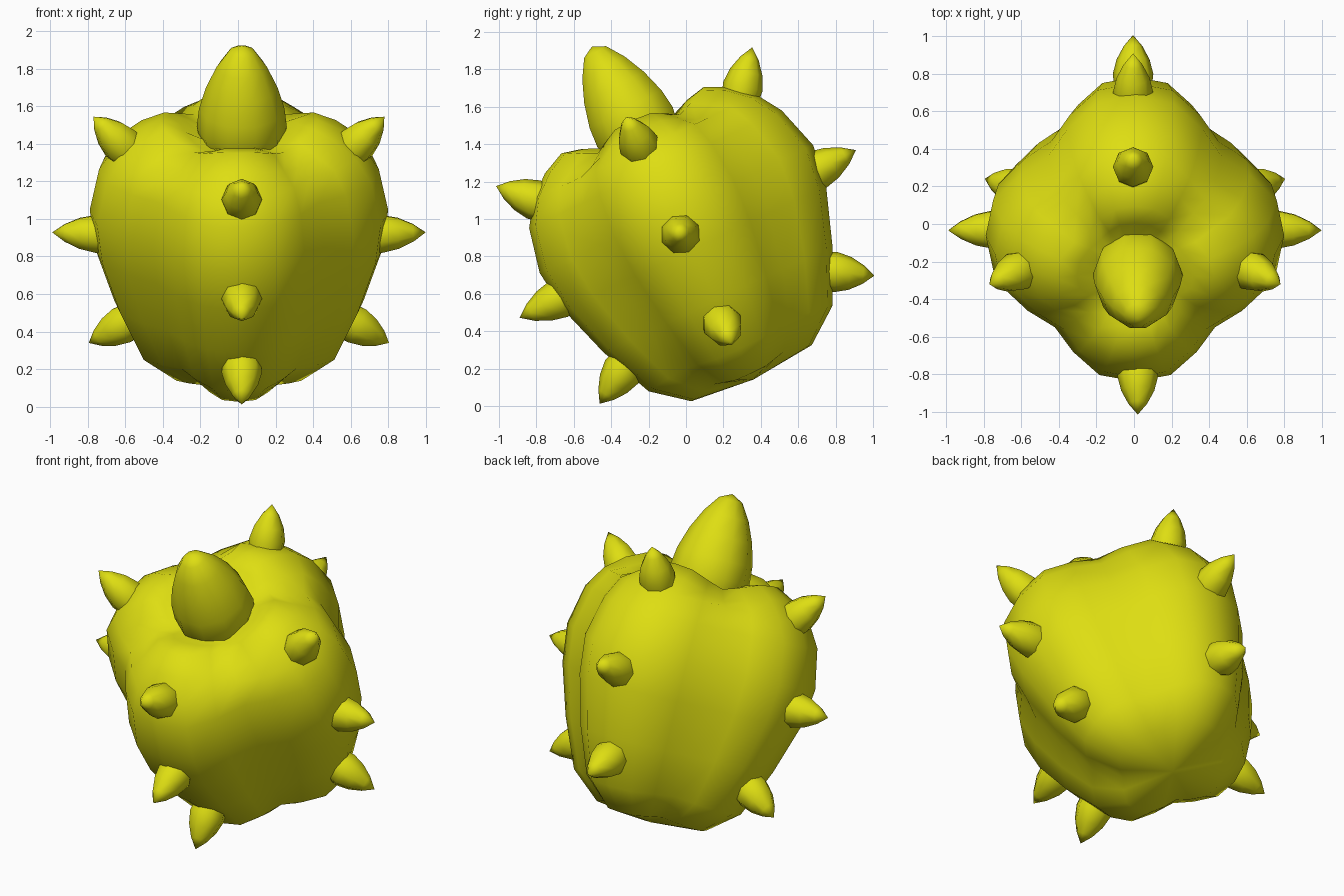
import bpy, bmesh, math
from mathutils import Vector, Matrix

if "Cube" in bpy.data.objects:
    bpy.data.objects.remove(bpy.data.objects["Cube"])

# Whole fruit leans forward about its own centre
FRAME = Matrix.Translation((0.005, -0.007, 0.93)) @ Matrix.Rotation(math.radians(25), 4, 'X')

mat = bpy.data.materials.new("yellow_rind")
mat.diffuse_color = (0.73, 0.73, 0.006, 1)
mat.use_nodes = True
mat.node_tree.nodes["Principled BSDF"].inputs["Base Color"].default_value = mat.diffuse_color


def revolve(name, profile, sides, matrix, shape=None, angle=60):
    """Loft rings (radius, height) around z; radius 0 closes the end in a point."""
    bm = bmesh.new()
    rings = []
    for r, h in profile:
        if r == 0:
            rings.append([bm.verts.new((0, 0, h))] * sides)
            continue
        ring = []
        for k in range(sides):
            a = math.tau * k / sides
            rr, hh = shape(r, h, a) if shape else (r, h)
            ring.append(bm.verts.new((rr * math.cos(a), rr * math.sin(a), hh)))
        rings.append(ring)
    for lo, hi in zip(rings, rings[1:]):
        for k in range(sides):
            n = (k + 1) % sides
            bm.faces.new(list(dict.fromkeys((lo[k], lo[n], hi[n], hi[k]))))
    if profile[0][0] > 0:
        bm.faces.new(rings[0][::-1])
    bmesh.ops.recalc_face_normals(bm, faces=bm.faces)
    me = bpy.data.meshes.new(name)
    bm.to_mesh(me)
    bm.free()
    me.materials.append(mat)
    ob = bpy.data.objects.new(name, me)
    bpy.context.collection.objects.link(ob)
    ob.matrix_world = matrix
    bpy.ops.object.select_all(action='DESELECT')
    ob.select_set(True)
    bpy.context.view_layer.objects.active = ob
    bpy.ops.object.shade_smooth_by_angle(angle=math.radians(angle))
    return ob


# Body: four lobes with grooves on the diagonals, a shallow dimple on top, a fuller back lobe
def lobes(r, h, a):
    groove = abs(math.sin(2 * a)) ** 3.5
    lift = -0.08 * groove if h > 0.57 else 0.03 * groove if h < -0.6 else 0
    back = 0.03 * max(0, math.sin(a)) ** 2 if h < 0.3 else 0
    return r * (1 - 0.19 * groove + back), h + lift


body_profile = [(0, -0.87), (0.35, -0.835), (0.535, -0.69), (0.665, -0.4), (0.765, -0.1),
                (0.795, 0.13), (0.745, 0.37), (0.66, 0.5), (0.545, 0.6), (0.42, 0.66),
                (0.31, 0.635), (0.2, 0.57), (0, 0.55)]
revolve("body", body_profile, 24, FRAME, lobes)

# Stem: blunt cone standing in the dimple, leaning slightly further forward
stem_profile = [(0.225, 0), (0.24, 0.065), (0.228, 0.175), (0.19, 0.305),
                (0.135, 0.425), (0.07, 0.52), (0, 0.555)]
stem_lean = Matrix.Translation((0.015, 0, 0.555)) @ Matrix.Rotation(math.radians(3), 4, 'X')
revolve("stem", stem_profile, 10, FRAME @ stem_lean)

# Spikes: three down the ridge of each lobe, as (base radius, base height, tip radius, tip height)
spike_rows = {"upper": (0.61, 0.51, 0.775, 0.69), "middle": (0.73, 0.0, 0.995, 0.01),
              "lower": (0.595, -0.52, 0.8, -0.64)}
# Small extra lean that moves single spikes along their ridge
leans = {("front", "upper"): 3, ("front", "middle"): 3, ("back", "upper"): 4}
for k, side in enumerate(("right", "back", "left", "front")):
    turn = Matrix.Rotation(k * math.pi / 2, 4, 'Z')
    for row, (r0, h0, r1, h1) in spike_rows.items():
        base, tip = Vector((r0, 0, h0)), Vector((r1, 0, h1))
        n = (tip - base).length
        aim = (tip - base).to_track_quat('Z', 'Y').to_matrix().to_4x4()
        lean = Matrix.Rotation(math.radians(leans.get((side, row), 0)), 4, 'X')
        shift = {"front": (0.015, 0, 0), "back": (-0.01, 0.02, 0)}.get(side, (0, -0.025, 0))
        spike_profile = [(0.1, -0.04), (0.108, 0.03), (0.088, n * 0.45), (0.05, n * 0.75), (0, n)]
        revolve(f"{side}_{row}_spike", spike_profile, 8,
                FRAME @ Matrix.Translation(shift) @ lean @ turn @ Matrix.Translation(base) @ aim)
